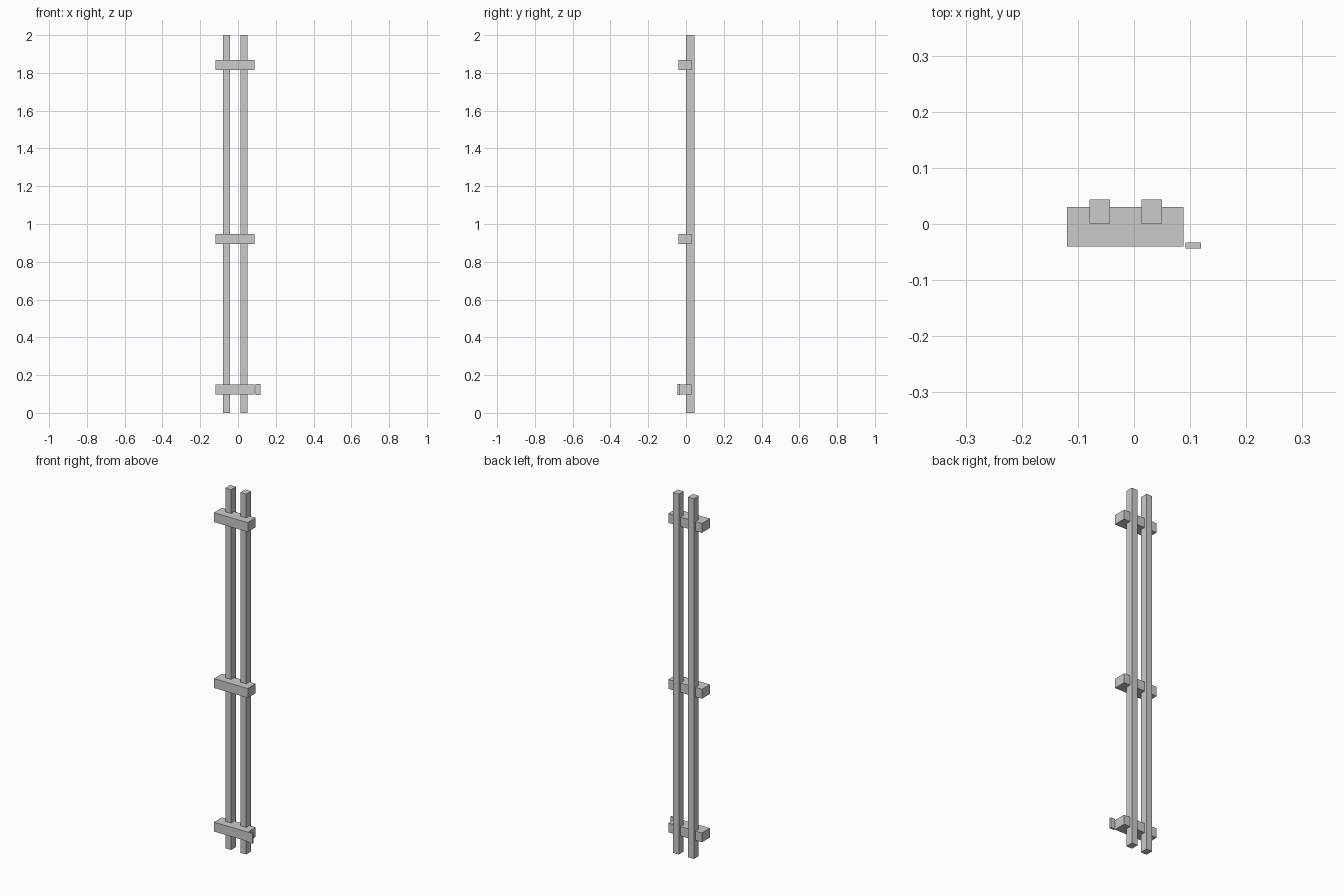
import bpy

if "Cube" in bpy.data.objects:
    bpy.data.objects.remove(bpy.data.objects["Cube"])


def box(name, x, y, z):
    """Box spanning the given (min, max) ranges."""
    bpy.ops.mesh.primitive_cube_add(size=1, location=[(a + b) / 2 for a, b in (x, y, z)])
    ob = bpy.context.object
    ob.name = name
    ob.scale = [b - a for a, b in (x, y, z)]
    bpy.ops.object.transform_apply(location=False, rotation=False, scale=True)
    return ob


# Two upright posts
for side, x in (("left", -0.079), ("right", 0.0135)):
    box(f"{side}_post", (x, x + 0.036), (0.001, 0.044), (0, 2))

# Three cross rails let into the front of the posts
for level, z in (("lower", 0.124), ("middle", 0.921), ("upper", 1.842)):
    box(f"{level}_rail", (-0.119, 0.088), (-0.040, 0.030), (z - 0.026, z + 0.026))

# Small latch plate beside the lower rail
box("latch_plate", (0.092, 0.119), (-0.044, -0.033), (0.096, 0.152))
